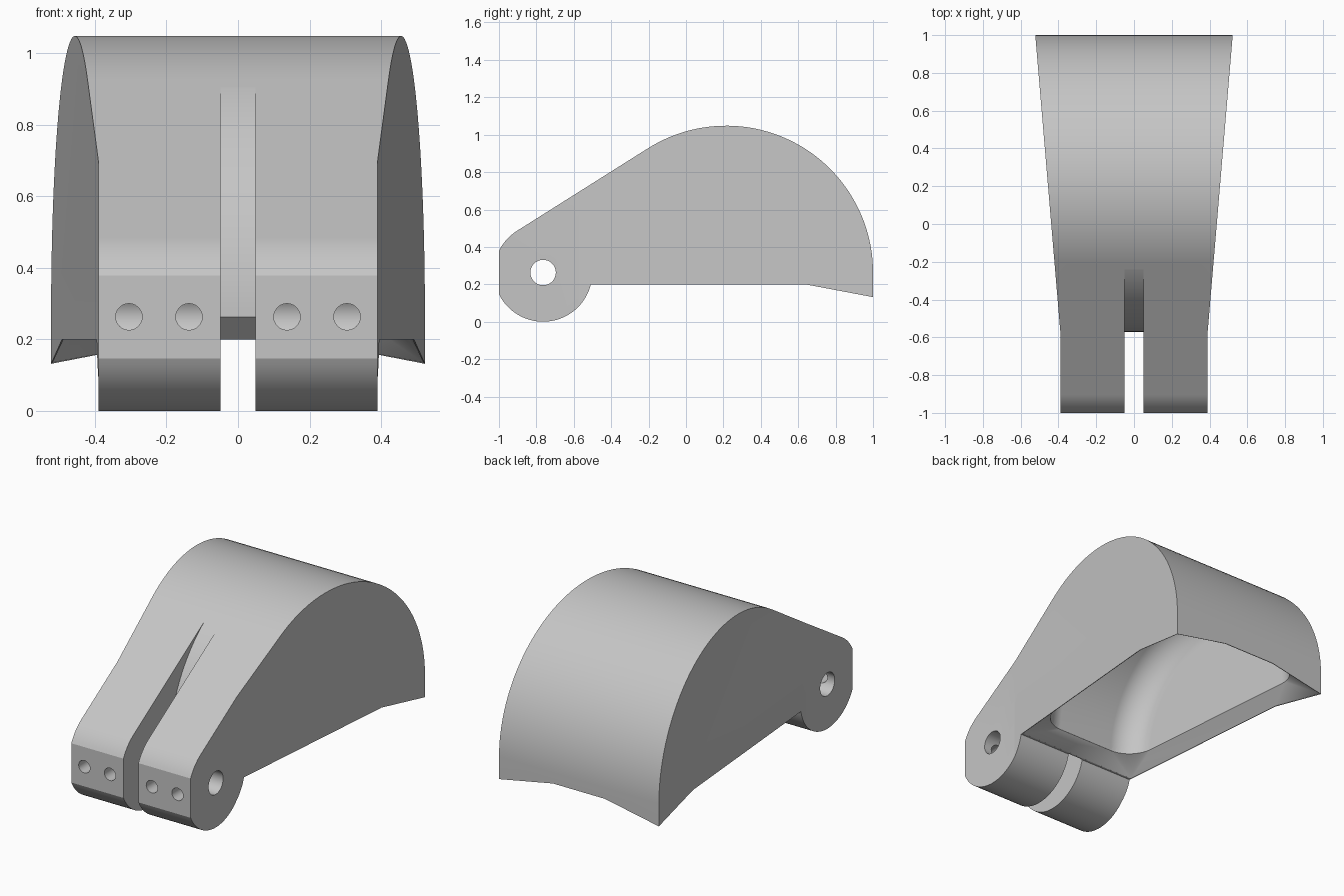
import bpy, bmesh, math

cube = bpy.data.objects.get("Cube")
if cube:
    bpy.data.objects.remove(cube, do_unlink=True)

DRUM = (0.215, 0.263, 0.785)       # y, z, radius of the large round end
HINGE = (-0.764, 0.263, 0.263)     # y, z, radius of the hinge barrel
POCKET = (0.25, 0.263, 0.67)       # y, z, radius of the hollow
FILLET = 0.15
TANGENT = 90 + math.degrees(math.asin((DRUM[2] - HINGE[2]) / (DRUM[0] - HINGE[0])))

grey = bpy.data.materials.new("plain grey")
grey.use_nodes = True
colour = (0.56, 0.56, 0.56, 1)
grey.diffuse_color = colour
grey.node_tree.nodes["Principled BSDF"].inputs["Base Color"].default_value = colour


def arc(circle, start, end, steps):
    y, z, r = circle
    angles = [math.radians(start + (end - start) * i / steps) for i in range(steps + 1)]
    return [(y + r * math.cos(a), z + r * math.sin(a)) for a in angles]


def make(name, bm):
    bmesh.ops.recalc_face_normals(bm, faces=bm.faces)
    mesh = bpy.data.meshes.new(name)
    bm.to_mesh(mesh)
    bm.free()
    mesh.materials.append(grey)
    obj = bpy.data.objects.new(name, mesh)
    bpy.context.collection.objects.link(obj)
    return obj


def loft(rings):
    """Closed solid through a row of matching rings of points."""
    bm = bmesh.new()
    rows = [[bm.verts.new(p) for p in ring] for ring in rings]
    bm.faces.new(rows[0])
    bm.faces.new(rows[-1][::-1])
    for a, b in zip(rows, rows[1:]):
        for i in range(len(a)):
            j = (i + 1) % len(a)
            bm.faces.new((a[i], b[i], b[j], a[j]))
    return bm


def hull(points):
    bm = bmesh.new()
    for p in points:
        bm.verts.new(p)
    bmesh.ops.convex_hull(bm, input=bm.verts)
    return bm


def side_prism(points, half):
    """Side profile in y, z spread evenly to both sides."""
    return loft([[(s * half, y, z) for y, z in points] for s in (-1, 1)])


def boolean(target, cutter, operation="DIFFERENCE"):
    cutter.hide_render = True
    mod = target.modifiers.new(operation, "BOOLEAN")
    mod.operation, mod.object, mod.solver = operation, cutter, "EXACT"
    bpy.context.view_layer.objects.active = target
    bpy.ops.object.modifier_apply(modifier=mod.name)
    bpy.data.objects.remove(cutter, do_unlink=True)


def half_width(y):
    return 0.39 + 0.0845 * (y + 0.57)


# Housing: hinge barrel joined by a tangent slope to the drum
flat = math.degrees(math.acos((1 + HINGE[0]) / HINGE[2]))
profile = arc(HINGE, -13.9, flat - 180, 32)
profile += arc(HINGE, 180 - flat, TANGENT, 8)
profile += arc(DRUM, TANGENT, 0, 48)
profile += [(1, 0.1), (0.41, 0.1), (0.41, 0.2)]
housing = make("housing", side_prism(profile, 0.7))

# Plan outline: straight hinge, then flaring to the back
right_edge = [(0.39, -1.2), (0.39, -0.57), (half_width(1.2), 1.2)]
plan = right_edge + [(-x, y) for x, y in reversed(right_edge)]
plan_cutter = loft([[(x, y, z) for x, y in plan] for z in (-0.5, 1.5)])
boolean(housing, make("plan_cutter", plan_cutter), "INTERSECT")

# Underside of the back: level in the middle, facets dropping to the corners
underside = [(0.7, 0.404, 0.2), (0.081, 1.1, 0.2), (0.7, 1.1, 0.08),
             (0.7, 0.404, -0.3), (0.7, 1.1, -0.3)]
boolean(housing, make("underside_cutter", hull(
    [(s * x, y, z) for x, y, z in underside for s in (-1, 1)])))

# Hollow with large fillets along both sides, open below
rings, mouth = [], []
steps = 10
for side in (-1, 1):
    for i in range(steps + 1):
        a = math.pi / 2 * (i if side < 0 else steps - i) / steps
        radius = POCKET[2] - FILLET * (1 - math.sin(a))
        inset = 0.07 + FILLET * (1 - math.cos(a))
        outline = arc((POCKET[0], POCKET[1], radius), 180, 0, 40)
        ends = outline[-1], outline[0]
        outline += [(y, -0.2) for y, z in ends]
        rings.append([(side * (half_width(y) - inset), y, z) for y, z in outline])
        mouth += [(side * (half_width(y) - inset), y, 0.27) for y, z in ends]
boolean(housing, make("pocket_cutter", loft(rings)))

# Bevelled mouth rising from the thin lower edge to the hollow
rim = [(half_width(-0.495) - 0.004, -0.495, 0.2), (half_width(0.64) - 0.004, 0.64, 0.2),
       (half_width(1) - 0.004, 0.996, 0.135), (0.17, 0.996, 0.2)]
rim = [(s * x, y, z) for x, y, z in rim for s in (-1, 1)]
boolean(housing, make("mouth_cutter", hull(mouth + rim + [(x, y, -0.3) for x, y, z in rim])))

# Centre slot whose floor follows the drum and runs out into the slope
slot = arc((DRUM[0], DRUM[1], 0.786), 180, TANGENT, 32)
slot += [(-0.3, 1.2), (-1.2, 1.2), (-1.2, -0.2), (-0.5, -0.2), (-0.505, 0.2)]
boolean(housing, make("slot_cutter", side_prism(slot, 0.049)))

# Hinge pin hole
pin = arc((HINGE[0], HINGE[1], 0.068), 0, 350, 35)
boolean(housing, make("pin_cutter", side_prism(pin, 0.6)))

# Four front holes running into the pin hole
for x in (-0.305, -0.137, 0.137, 0.305):
    ring = arc((x, HINGE[1], 0.037), 0, 345, 23)
    hole = loft([[(u, y, z) for u, z in ring] for y in (-1.1, HINGE[0])])
    boolean(housing, make("front_hole_cutter", hole))

# Smooth curves, crisp edges
bpy.ops.object.select_all(action="DESELECT")
housing.select_set(True)
bpy.context.view_layer.objects.active = housing
bpy.ops.object.shade_smooth_by_angle(angle=math.radians(25))
weighted = housing.modifiers.new("weighted_normals", "WEIGHTED_NORMAL")
weighted.keep_sharp = True
